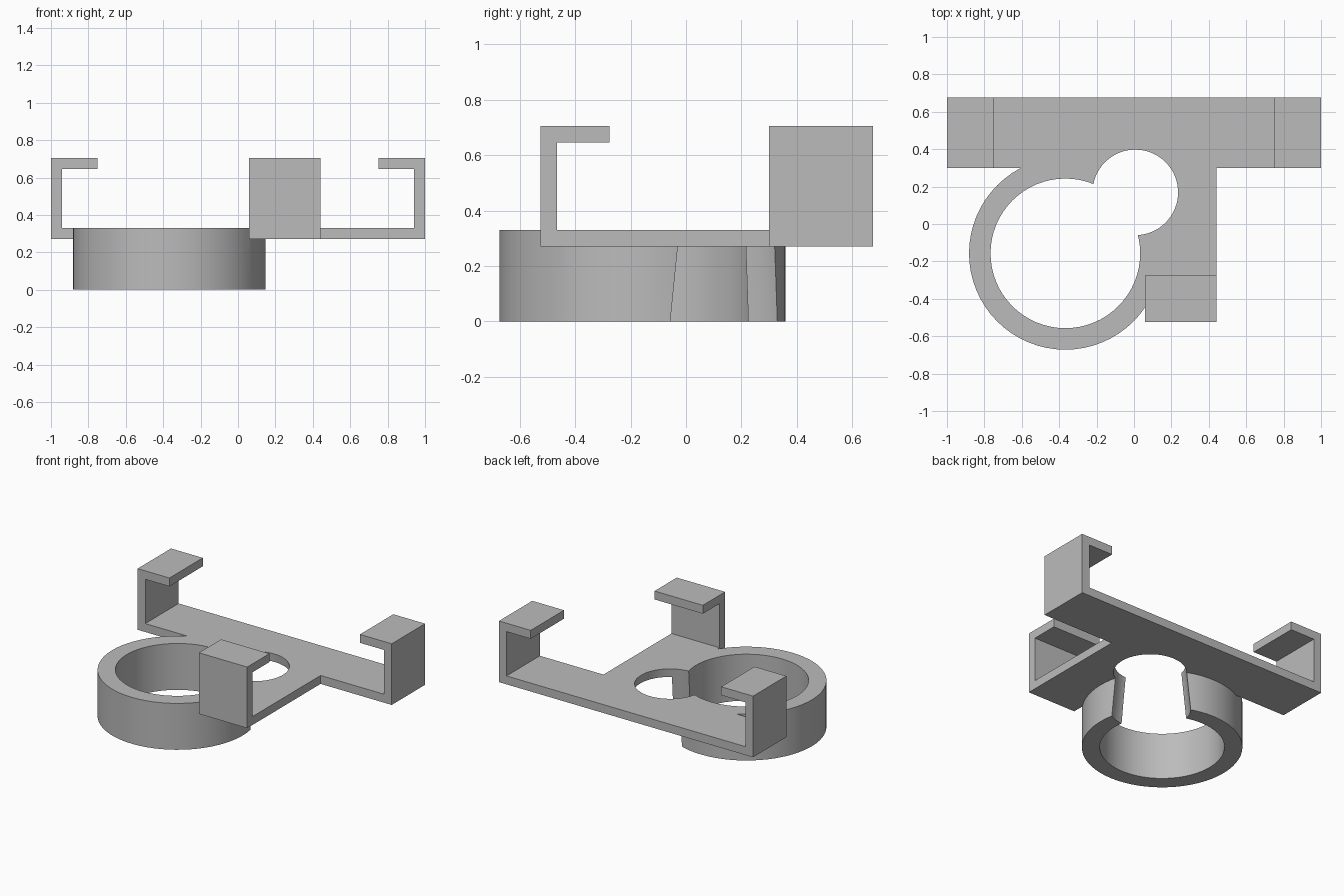
import bpy
import bmesh
from mathutils import Vector

cube = bpy.data.objects.get("Cube")
if cube:
    bpy.data.objects.remove(cube, do_unlink=True)

# One plain grey plastic
grey = bpy.data.materials.new("grey_plastic")
grey.use_nodes = True
colour = (0.5, 0.5, 0.5, 1)
grey.diffuse_color = colour
grey.node_tree.nodes["Principled BSDF"].inputs["Base Color"].default_value = colour

BASE, FLOOR, TOP, WALL = 0.27, 0.33, 0.705, 0.06
LIP = 0.25


def finish(name, bm):
    bmesh.ops.recalc_face_normals(bm, faces=bm.faces[:])
    mesh = bpy.data.meshes.new(name)
    bm.to_mesh(mesh)
    bm.free()
    mesh.materials.append(grey)
    obj = bpy.data.objects.new(name, mesh)
    bpy.context.collection.objects.link(obj)
    return obj


def extrude_profile(name, points, offset):
    bm = bmesh.new()
    face = bm.faces.new([bm.verts.new(p) for p in points])
    result = bmesh.ops.extrude_face_region(bm, geom=[face])
    moved = [v for v in result["geom"] if isinstance(v, bmesh.types.BMVert)]
    bmesh.ops.translate(bm, verts=moved, vec=Vector(offset))
    return finish(name, bm)


def cylinder(name, centre, z0, z1, r0, r1, sides=64):
    bm = bmesh.new()
    bmesh.ops.create_cone(bm, cap_ends=True, segments=sides,
                          radius1=r0, radius2=r1, depth=z1 - z0)
    bmesh.ops.translate(bm, verts=bm.verts[:],
                        vec=(centre[0], centre[1], (z0 + z1) / 2))
    return finish(name, bm)


def combine(target, tool, operation):
    tool.hide_render = True
    mod = target.modifiers.new(operation.lower(), "BOOLEAN")
    mod.operation = operation
    mod.solver = "EXACT"
    mod.object = tool
    bpy.context.view_layer.objects.active = target
    bpy.ops.object.modifier_apply(modifier=mod.name)
    bpy.data.objects.remove(tool, do_unlink=True)


# Back bar with a hook at each end, as half a profile mirrored in x
half = [(1, BASE), (1, TOP), (1 - LIP, TOP), (1 - LIP, TOP - WALL),
        (1 - WALL, TOP - WALL), (1 - WALL, FLOOR)]
outline = half + [(-x, z) for x, z in reversed(half)]
bracket = extrude_profile("clip_bracket", [(x, 0.3, z) for x, z in outline],
                          (0, 0.375, 0))

# Forward arm with the front hook
front = -0.525
arm = [(0.4, BASE), (front, BASE), (front, TOP), (front + LIP, TOP),
       (front + LIP, TOP - WALL), (front + WALL, TOP - WALL),
       (front + WALL, FLOOR), (0.4, FLOOR)]
arm_obj = extrude_profile("front_arm", [(0.06, y, z) for y, z in arm],
                          (0.38, 0, 0))
combine(bracket, arm_obj, "UNION")

# Holder ring, its bore, and the tapered side hole
ring_centre = (-0.367, -0.157)
combine(bracket, cylinder("holder_ring", ring_centre, 0, FLOOR, 0.515, 0.515), "UNION")
combine(bracket, cylinder("ring_bore", ring_centre, -0.1, 0.5, 0.4, 0.4), "DIFFERENCE")
combine(bracket, cylinder("side_hole", (0.007, 0.169), -0.1, 0.5, 0.271, 0.212),
        "DIFFERENCE")

# Smooth round walls, crisp edges
bpy.ops.object.select_all(action="DESELECT")
bracket.select_set(True)
bpy.context.view_layer.objects.active = bracket
bpy.ops.object.shade_smooth_by_angle(angle=0.5)
